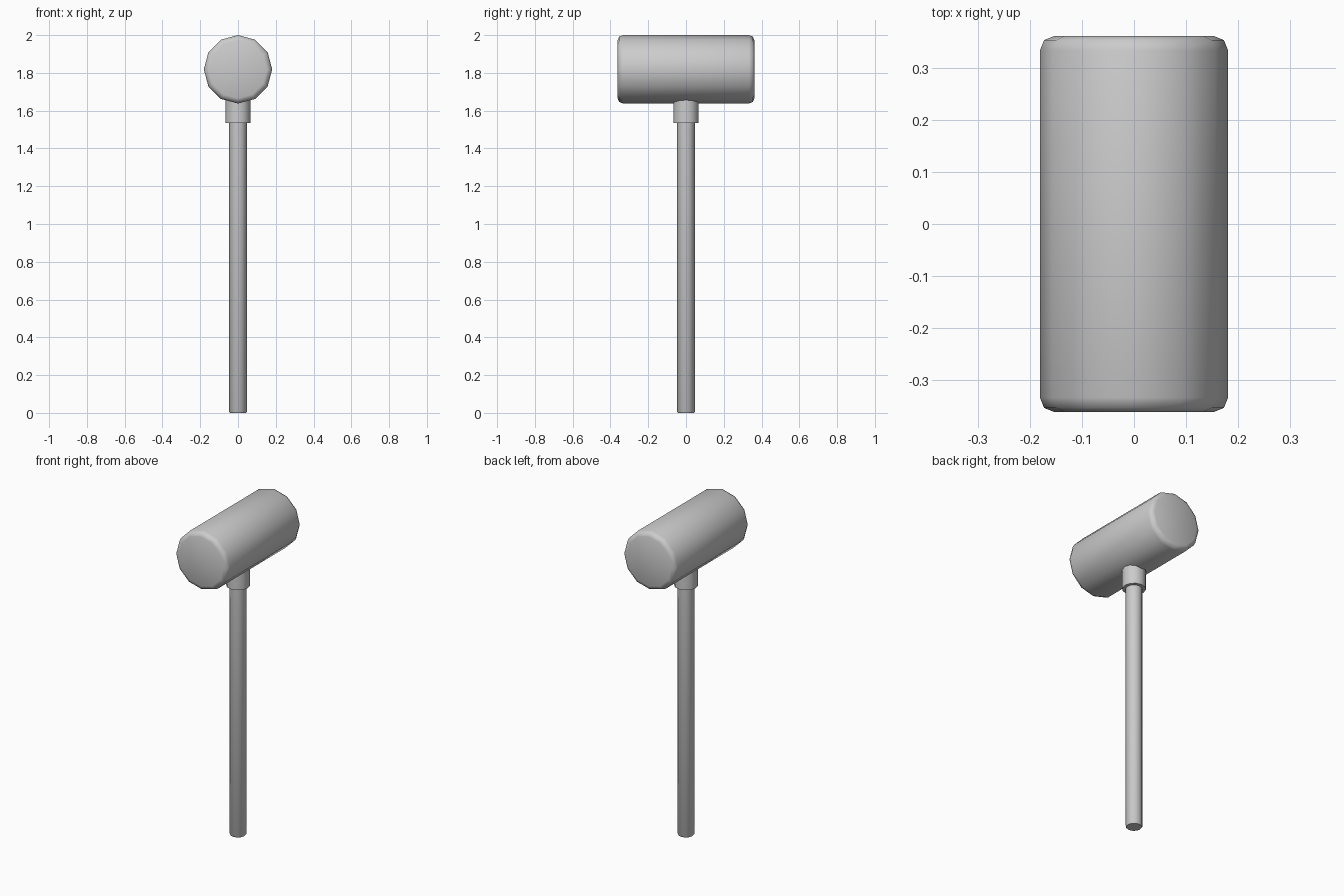
import bpy, math

if "Cube" in bpy.data.objects:
    bpy.data.objects.remove(bpy.data.objects["Cube"])

SIDES = 12


def turned(name, profile, along_y=False, z=0.0):
    """Solid of revolution from (radius, position) pairs, capped at both ends."""
    verts, faces = [], []
    for r, h in profile:
        for i in range(SIDES):
            a = 2 * math.pi * i / SIDES
            c, s = r * math.cos(a), r * math.sin(a)
            verts.append((s, h, c + z) if along_y else (c, s, h + z))
    for k in range(len(profile) - 1):
        for i in range(SIDES):
            j = (i + 1) % SIDES
            faces.append((k * SIDES + i, k * SIDES + j,
                          (k + 1) * SIDES + j, (k + 1) * SIDES + i))
    faces.append(tuple(reversed(range(SIDES))))
    faces.append(tuple(range((len(profile) - 1) * SIDES, len(profile) * SIDES)))
    mesh = bpy.data.meshes.new(name)
    mesh.from_pydata(verts, [], faces)
    obj = bpy.data.objects.new(name, mesh)
    bpy.context.collection.objects.link(obj)
    bpy.ops.object.select_all(action='DESELECT')
    obj.select_set(True)
    bpy.context.view_layer.objects.active = obj
    bpy.ops.object.shade_smooth_by_angle(angle=math.radians(55))
    return obj


# Mallet head with rounded rims, lying along y
rim = [(0.153, 0.362), (0.173, 0.354), (0.181, 0.334)]
head_profile = [(r, -h) for r, h in rim] + list(reversed(rim))
turned("mallet_head", head_profile, along_y=True, z=1.819)

# Handle, slightly eased at the bottom
turned("handle", [(0.043, 0.0), (0.047, 0.006), (0.047, 1.75)])

# Collar joining handle and head
turned("collar", [(0.067, 1.535), (0.067, 1.72)])
